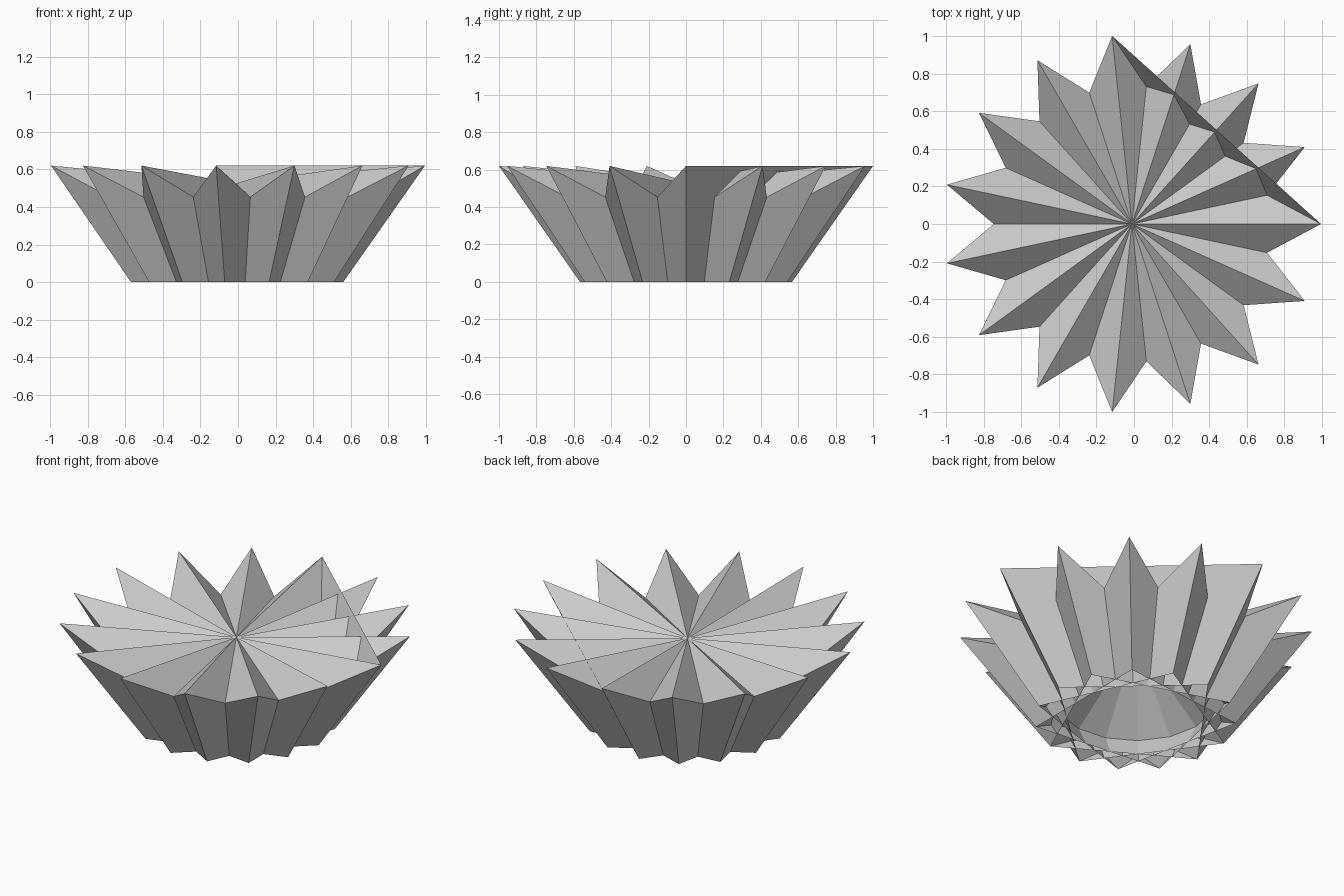
import bpy, bmesh, math

if "Cube" in bpy.data.objects:
    bpy.data.objects.remove(bpy.data.objects["Cube"])

POINTS = 15            # star tips
STEP = 4               # each wall joins tips four apart
R_TOP, R_BOTTOM = 1.0055, 0.57
HEIGHT, HUB_Z = 0.62, 0.525
SHIFT_X = -0.011       # recentres the odd-sided star

grey = bpy.data.materials.new("grey")
grey.diffuse_color = (0.6, 0.6, 0.6, 1)
grey.use_nodes = True
grey.node_tree.nodes["Principled BSDF"].inputs["Base Color"].default_value = grey.diffuse_color


def ring(bm, radius, z):
    return [bm.verts.new((SHIFT_X + radius * math.cos(math.tau * k / POINTS),
                          radius * math.sin(math.tau * k / POINTS), z))
            for k in range(POINTS)]


def finish(bm, name):
    mesh = bpy.data.meshes.new(name)
    bm.to_mesh(mesh)
    bm.free()
    mesh.materials.append(grey)
    obj = bpy.data.objects.new(name, mesh)
    bpy.context.collection.objects.link(obj)


# Star bowl: crossing wall triangles below, crossing petal triangles above
bm = bmesh.new()
top, bottom = ring(bm, R_TOP, HEIGHT), ring(bm, R_BOTTOM, 0)
hub = bm.verts.new((SHIFT_X, 0, HUB_Z))
for k in range(POINTS):
    ahead, behind = (k + STEP) % POINTS, (k - STEP) % POINTS
    bm.faces.new((top[k], bottom[k], bottom[ahead]))
    bm.faces.new((top[k], bottom[behind], bottom[k]))
    bm.faces.new((hub, top[k], bottom[ahead]))
    bm.faces.new((hub, bottom[behind], top[k]))
finish(bm, "star_bowl")

# Single full-height panel spanning the back right side
bm = bmesh.new()
top, bottom = ring(bm, R_TOP, HEIGHT), ring(bm, R_BOTTOM, 0)
bm.faces.new((bottom[0], bottom[STEP], top[STEP], top[0]))
bmesh.ops.delete(bm, geom=[v for v in bm.verts if not v.link_faces], context='VERTS')
finish(bm, "back_panel")
